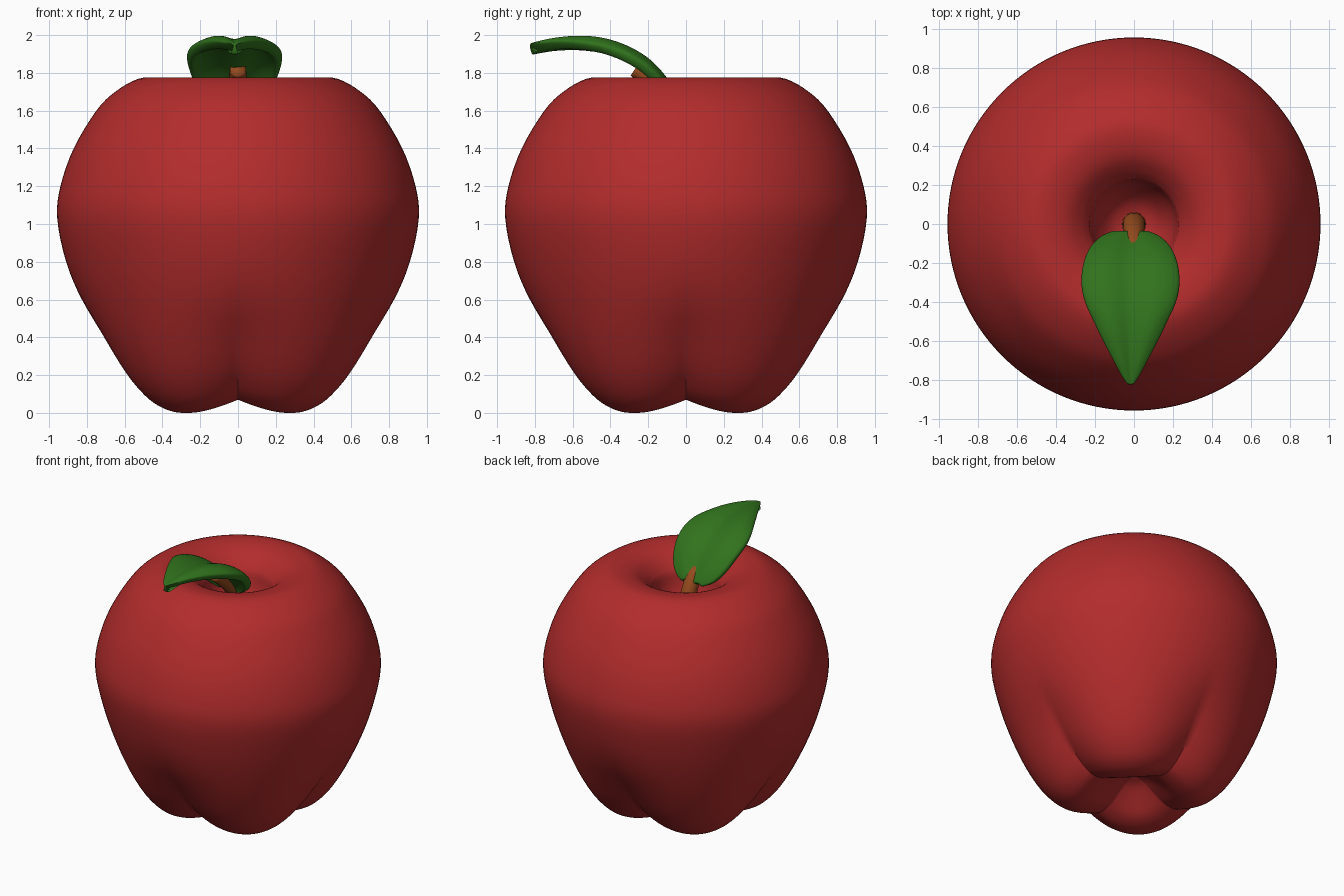
import bpy, bmesh, math
from mathutils import Vector

if "Cube" in bpy.data.objects:
    bpy.data.objects.remove(bpy.data.objects["Cube"])


def spline(points, steps):
    """Catmull-Rom samples through points of any dimension."""
    pts = [Vector(p) for p in points]
    pts = [2 * pts[0] - pts[1]] + pts + [2 * pts[-1] - pts[-2]]
    out = []
    for i in range(1, len(pts) - 2):
        a, b, c, d = pts[i - 1:i + 3]
        for k in range(steps):
            t = k / steps
            out.append(0.5 * (2 * b + (c - a) * t + (2 * a - 5 * b + 4 * c - d) * t * t
                              + (3 * b - a - 3 * c + d) * t ** 3))
    return out + [pts[-2]]


def make_object(name, bm, color):
    bmesh.ops.recalc_face_normals(bm, faces=bm.faces)
    me = bpy.data.meshes.new(name)
    bm.to_mesh(me)
    bm.free()
    me.polygons.foreach_set("use_smooth", [True] * len(me.polygons))
    ob = bpy.data.objects.new(name, me)
    bpy.context.collection.objects.link(ob)
    mat = bpy.data.materials.new(name + "_color")
    mat.diffuse_color = (*color, 1)
    mat.use_nodes = True
    mat.node_tree.nodes["Principled BSDF"].inputs["Base Color"].default_value = mat.diffuse_color
    me.materials.append(mat)
    return ob


def bridge(bm, a, b):
    n = len(a)
    for i in range(n):
        j = (i + 1) % n
        bm.faces.new((a[i], a[j], b[j], b[i]))


# Fruit: profile swept round, blending lobe and groove profiles at the bottom
lobe = [(.004, .2), (.09, .17), (.18, .10), (.27, .03), (.37, 0), (.46, .012), (.55, .065),
        (.65, .18), (.75, .36), (.84, .58), (.91, .8), (.957, 1.03)]
groove = [(.004, .2), (.08, .18), (.15, .14), (.25, .085), (.35, .07), (.42, .1), (.49, .155),
          (.58, .25), (.69, .4), (.825, .6), (.91, .8), (.957, 1.03)]
upper = [(.94, 1.2), (.87, 1.4), (.75, 1.6), (.65, 1.7), (.53, 1.768), (.43, 1.772),
         (.34, 1.745), (.27, 1.69), (.23, 1.64)]
cup = [(.23, 1.64), (.2, 1.51), (.12, 1.39), (.004, 1.34)]
lobe_curve = spline(lobe + upper, 4) + spline(cup, 4)[1:]
groove_curve = spline(groove + upper, 4) + spline(cup, 4)[1:]
bm = bmesh.new()
N = 128
rings = []
for p, q in zip(lobe_curve, groove_curve):
    ring = []
    for i in range(N):
        t = 2 * math.pi * i / N
        r, z = q.lerp(p, abs(math.sin(2 * t)))
        ring.append(bm.verts.new((r * math.cos(t), r * math.sin(t), z)))
    rings.append(ring)
for a, b in zip(rings, rings[1:]):
    bridge(bm, a, b)
bm.faces.new(rings[0])
bm.faces.new(rings[-1])
fruit = make_object("fruit", bm, (.45, .025, .025))
bpy.context.view_layer.objects.active = fruit
fruit.select_set(True)
bpy.ops.object.shade_smooth_by_angle(angle=math.radians(40))

# Stem: bent tube leaning towards the front, under the leaf
path = spline([(0, 0, 1.33), (0, -.01, 1.5), (0, -.08, 1.66), (0, -.2, 1.77), (0, -.27, 1.82)], 5)
bm = bmesh.new()
rings = []
for i, c in enumerate(path):
    tan = (path[min(i + 1, len(path) - 1)] - path[max(i - 1, 0)]).normalized()
    side = Vector((1, 0, 0))
    up = tan.cross(side)
    rad = .062 - .02 * i / (len(path) - 1)
    rings.append([bm.verts.new(c + rad * (math.cos(t) * side + math.sin(t) * up))
                  for t in (2 * math.pi * k / 20 for k in range(20))])
for a, b in zip(rings, rings[1:]):
    bridge(bm, a, b)
bm.faces.new(rings[0])
bm.faces.new(rings[-1])
make_object("stem", bm, (.3, .07, .012))

# Leaf: (y, top z, half width) along its length, with a shallow centre vein
rows = spline([(-.03, 1.66, .08), (-.06, 1.72, .16), (-.12, 1.805, .22), (-.2, 1.885, .252),
               (-.3, 1.945, .263), (-.4, 1.982, .245), (-.5, 2.0, .2), (-.6, 2.0, .15),
               (-.7, 1.988, .095), (-.78, 1.97, .05), (-.83, 1.955, .012)], 3)
M = 16
bm = bmesh.new()
grid = []
for y, z, w in rows:
    row = []
    for k in range(M + 1):
        u = 2 * k / M - 1
        dip = (.028 * math.exp(-(u / .3) ** 2) + .05 * u ** 4) * min(1, w / .2)
        row.append(bm.verts.new((-.018 + u * w, y, z - dip)))
    grid.append(row)
for a, b in zip(grid, grid[1:]):
    for k in range(M):
        bm.faces.new((a[k], b[k], b[k + 1], a[k + 1]))
bm.normal_update()
top_up = sum(f.normal.z for f in bm.faces) > 0
leaf = make_object("leaf", bm, (.03, .17, .012))
leaf_up = sum(p.normal.z for p in leaf.data.polygons) > 0
thick = leaf.modifiers.new("thickness", "SOLIDIFY")
thick.thickness = .06
thick.offset = -1 if leaf_up else 1
rounding = leaf.modifiers.new("rounding", "SUBSURF")
rounding.levels = rounding.render_levels = 2
